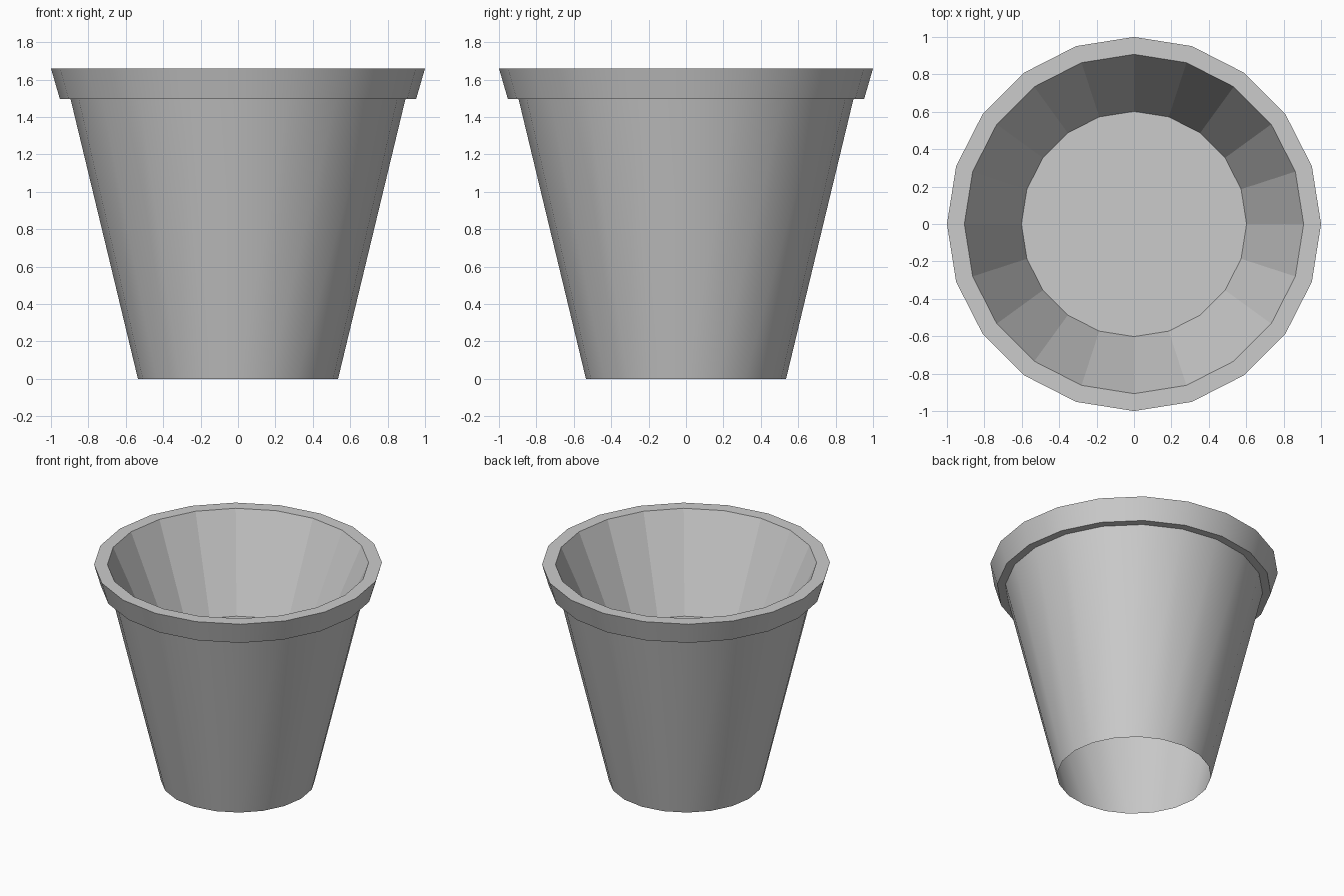
import bpy, bmesh, math

if "Cube" in bpy.data.objects:
    bpy.data.objects.remove(bpy.data.objects["Cube"])

SIDES = 20


def lathe(name, profile, smooth, cap_end=False):
    """Revolve (radius, z) points around z; optionally close the last ring."""
    bm = bmesh.new()
    rings = []
    for r, z in profile:
        rings.append([bm.verts.new((r * math.cos(2 * math.pi * i / SIDES),
                                    r * math.sin(2 * math.pi * i / SIDES), z))
                      for i in range(SIDES)])
    for a, b in zip(rings, rings[1:]):
        for i in range(SIDES):
            j = (i + 1) % SIDES
            bm.faces.new((a[i], a[j], b[j], b[i]))
    if cap_end:
        bm.faces.new(rings[-1])
    mesh = bpy.data.meshes.new(name)
    bm.to_mesh(mesh)
    bm.free()
    obj = bpy.data.objects.new(name, mesh)
    bpy.context.collection.objects.link(obj)
    if smooth:
        bpy.ops.object.select_all(action='DESELECT')
        obj.select_set(True)
        bpy.context.view_layer.objects.active = obj
        bpy.ops.object.shade_smooth_by_angle(angle=math.radians(30))
    return obj


# Tapered outer wall, open underneath, with the overhanging rim band
lathe("pot_outside", [(0.535, 0), (0.895, 1.495), (0.952, 1.495),
                      (1.0, 1.66), (0.907, 1.66)], smooth=True)

# Faceted inner wall ending in a raised flat floor
lathe("pot_inside", [(0.907, 1.66), (0.602, 0.975)], smooth=False, cap_end=True)
